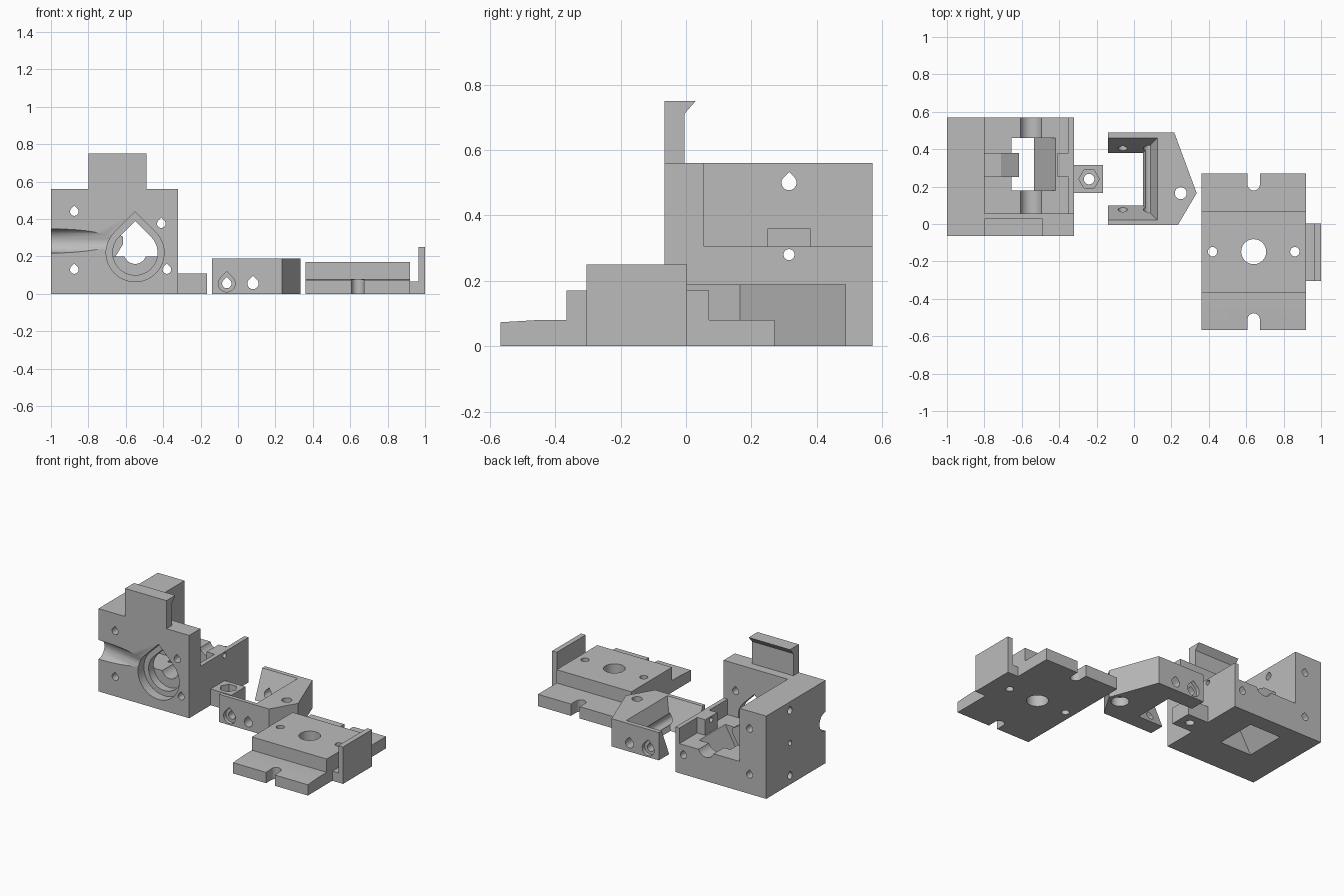
import bpy, bmesh, math
from mathutils import Vector

cube = bpy.data.objects.get("Cube")
if cube:
    bpy.data.objects.remove(cube, do_unlink=True)

grey = bpy.data.materials.new("plain grey")
grey.use_nodes = True
GREY = (0.5, 0.5, 0.5, 1)
grey.diffuse_color = GREY
grey.node_tree.nodes["Principled BSDF"].inputs["Base Color"].default_value = GREY


def prism(name, pts, axis, lo, hi):
    """Extrude a profile along an axis: x takes (y,z), y takes (x,z), z takes (x,y)."""
    def place(p, d):
        return {"x": (d, *p), "y": (p[0], d, p[1]), "z": (*p, d)}[axis]
    bm = bmesh.new()
    ends = [[bm.verts.new(place(p, d)) for p in pts] for d in (lo, hi)]
    bm.faces.new(ends[0])
    bm.faces.new(ends[1])
    n = len(pts)
    for i in range(n):
        j = (i + 1) % n
        bm.faces.new((ends[0][i], ends[0][j], ends[1][j], ends[1][i]))
    bmesh.ops.recalc_face_normals(bm, faces=bm.faces)
    mesh = bpy.data.meshes.new(name)
    bm.to_mesh(mesh)
    bm.free()
    mesh.materials.append(grey)
    ob = bpy.data.objects.new(name, mesh)
    bpy.context.collection.objects.link(ob)
    return ob


def box(name, x0, x1, y0, y1, z0, z1):
    return prism(name, [(x0, y0), (x1, y0), (x1, y1), (x0, y1)], "z", z0, z1)


def circle(u, v, r, n=32):
    return [(u + r * math.cos(math.tau * i / n), v + r * math.sin(math.tau * i / n)) for i in range(n)]


def teardrop(u, v, r, n=27):
    """Circle with a 45 degree peak on top."""
    arc = [math.radians(135 + 270 * i / n) for i in range(n + 1)]
    return [(u, v + r * math.sqrt(2))] + [(u + r * math.cos(a), v + r * math.sin(a)) for a in arc]


def combine(ob, others, op="DIFFERENCE"):
    """Join or cut with helper solids, which are removed afterwards."""
    for other in others:
        mod = ob.modifiers.new("solid", "BOOLEAN")
        mod.operation, mod.solver, mod.object = op, "EXACT", other
        bpy.context.view_layer.update()
        deps = bpy.context.evaluated_depsgraph_get()
        mesh = bpy.data.meshes.new_from_object(ob.evaluated_get(deps))
        ob.modifiers.clear()
        ob.data = mesh
        bpy.data.objects.remove(other, do_unlink=True)


def finish(ob):
    bpy.ops.object.select_all(action="DESELECT")
    ob.select_set(True)
    bpy.context.view_layer.objects.active = ob
    bpy.ops.object.shade_smooth_by_angle(angle=math.radians(30))


# Drive housing: tall front and side walls around a low floor
body = box("drive_housing", -1, -0.32, -0.065, 0.57, 0, 0.56)
combine(body, [
    box("pocket", -0.8, -0.35, 0.055, 0.7, 0.2, 0.7),
    box("low_side", -0.36, -0.2, 0.055, 0.7, 0.305, 0.7),
])
hook = [(-0.065, 0.55), (-0.005, 0.55), (-0.005, 0.71), (0.03, 0.75), (-0.065, 0.75)]
guide = [(-0.85, 0.19), (-0.655, 0.19), (-0.655, 0.2), (-0.615, 0.265),
         (-0.615, 0.305), (-0.71, 0.36), (-0.85, 0.36)]
combine(body, [
    prism("hook_tab", hook, "x", -0.8, -0.49),
    prism("feed_guide", guide, "y", 0.25, 0.38),
    box("exit_block", -0.41, -0.335, 0.25, 0.38, 0.19, 0.305),
    box("hinge_lug", -0.33, -0.165, 0.165, 0.315, 0, 0.11),
], "UNION")

# Slanted side channel on the front face
channel = prism("channel", circle(-0.065, 0.283, 0.065), "x", -1.1, -0.6)
for v in channel.data.vertices:
    v.co.y -= (v.co.x + 1) * 0.19

chute = [(-0.42, 0.2), (-0.655, 0.2), (-0.782, -0.02), (-0.547, -0.02)]
AXLE = (-0.55, 0.22)
combine(body, [
    channel,
    prism("counterbore", teardrop(*AXLE, 0.155), "y", -0.2, 0.0),
    prism("bore", teardrop(*AXLE, 0.12), "y", -0.2, 0.055),
    prism("axle_groove", circle(*AXLE, 0.06), "y", 0.05, 0.7),
    prism("chip_chute", chute, "y", 0.18, 0.46),
    prism("feed_hole", circle(0.315, 0.28, 0.017, 16), "x", -1.1, -0.2),
    prism("lug_hole", circle(-0.24, 0.24, 0.028), "z", -0.1, 0.3),
    prism("lug_nut_trap", circle(-0.24, 0.24, 0.055, 6), "z", 0.06, 0.3),
])
for x, z, end in ((-0.875, 0.44, 0.7), (-0.875, 0.13, 0.7), (-0.38, 0.13, 0.7), (-0.41, 0.375, 0.1)):
    combine(body, [prism("screw_hole", teardrop(x, z, 0.023, 18), "y", -0.2, end)])
for z in (0.5, 0.06):
    combine(body, [prism("side_hole", teardrop(0.315, z, 0.023, 18), "x", -1.1, -0.79)])
finish(body)

# Idler: pointed block with a tapered, open-ended pocket
outline = [(-0.14, -0.005), (0.235, -0.005), (0.335, 0.165), (0.215, 0.49), (-0.14, 0.49)]
idler = prism("idler", outline, "z", 0, 0.188)
taper = box("taper", -0.3, 0.125, 0.022, 0.46, 0, 0.188)
for v in taper.data.vertices:
    if v.co.z < 0.1:
        v.co.y = 0.1 if v.co.y < 0.2 else 0.38
        v.co.x = min(v.co.x, 0.047)
    # carry the slopes slightly past both faces
for low, high in [(a, b) for a in taper.data.vertices for b in taper.data.vertices]:
    if low.co.z == 0 and high.co.z > 0.18 and (low.co.x > 0) == (high.co.x > 0) \
            and (low.co.y > 0.2) == (high.co.y > 0.2):
        step = (high.co - low.co) * 0.05
        low.co -= step
        high.co += step
combine(idler, [
    taper,
    prism("pivot_hole", teardrop(0.08, 0.055, 0.03), "y", -0.1, 0.6),
    prism("axle_hole", teardrop(-0.06, 0.055, 0.025), "y", -0.1, 0.6),
    prism("front_seat", teardrop(-0.06, 0.055, 0.045), "y", -0.1, 0.02),
    prism("back_seat", teardrop(-0.06, 0.055, 0.045), "y", 0.465, 0.6),
    prism("tension_hole", circle(0.25, 0.165, 0.032), "z", -0.1, 0.3),
    prism("tension_seat", circle(0.25, 0.165, 0.055), "z", -0.1, 0.06),
])
finish(idler)

# Mounting plate: stepped slab with an upright tab on its side
steps = [(-0.567, 0), (0.27, 0), (0.27, 0.08), (0.07, 0.08), (0.07, 0.17),
         (-0.365, 0.17), (-0.365, 0.08), (-0.45, 0.08), (-0.567, 0.073)]
plate = prism("mount_plate", steps, "x", 0.36, 0.92)
bracket = [(0.9, 0), (1, 0), (1, 0.25), (0.965, 0.25), (0.965, 0.065), (0.9, 0.065)]
combine(plate, [prism("side_tab", bracket, "y", -0.305, 0.003)], "UNION")
combine(plate, [prism("centre_hole", circle(0.64, -0.148, 0.067), "z", -0.1, 0.3)])
for x in (0.42, 0.86):
    combine(plate, [prism("plate_hole", circle(x, -0.148, 0.025), "z", -0.1, 0.3)])
# Round-ended slots at both ends
for y0, way in ((-0.51, -1), (0.212, 1)):
    arc = [(0.64 + 0.033 * math.cos(math.pi * i / 12), y0 - way * 0.033 * math.sin(math.pi * i / 12))
           for i in range(13)]
    combine(plate, [prism("slot", arc + [(0.607, y0 + way * 0.2), (0.673, y0 + way * 0.2)], "z", -0.1, 0.3)])
finish(plate)
